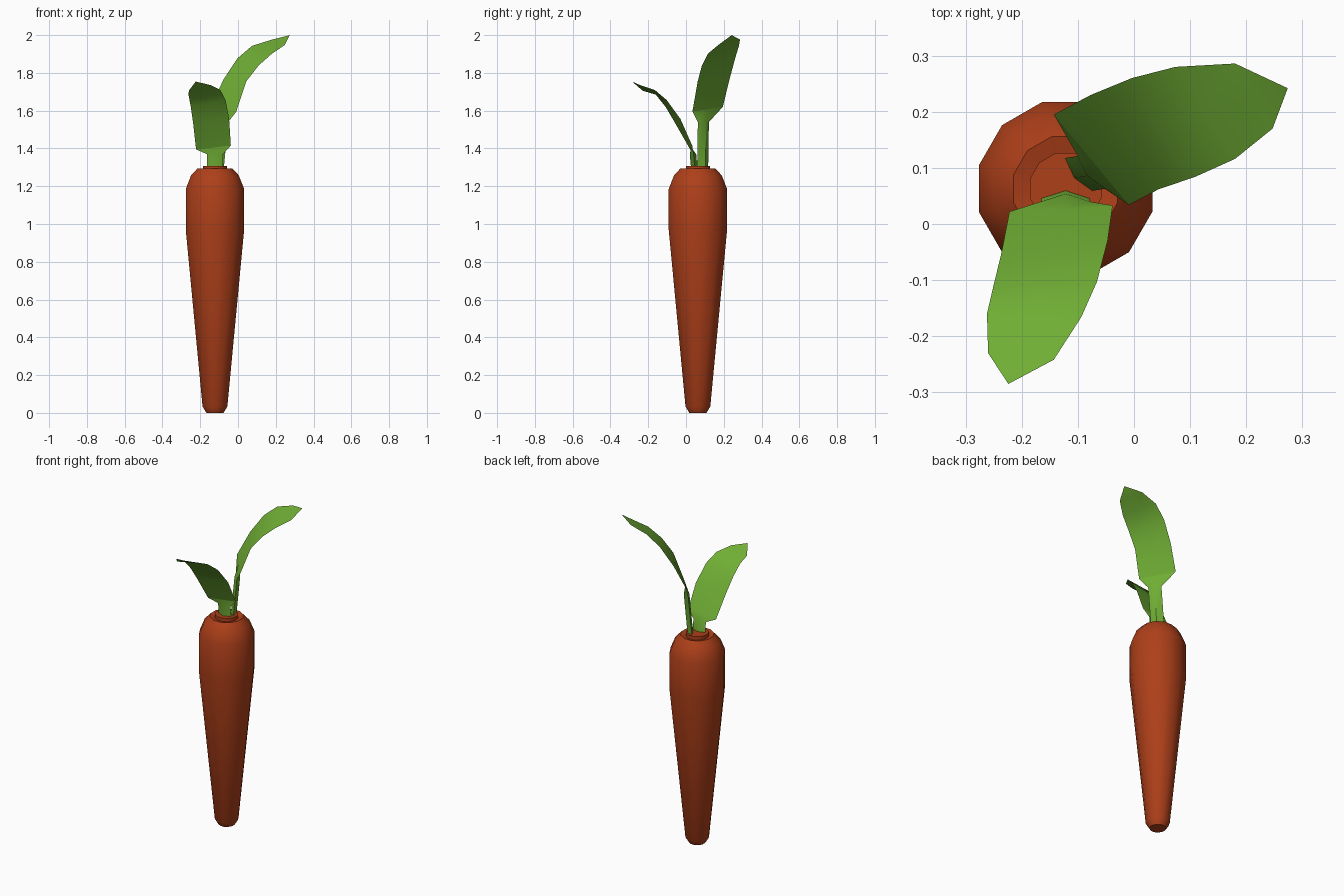
import bpy
from math import pi, cos, sin, radians
from mathutils import Vector

if "Cube" in bpy.data.objects:
    bpy.data.objects.remove(bpy.data.objects["Cube"])


def material(name, rgb):
    m = bpy.data.materials.new(name)
    m.diffuse_color = (*rgb, 1)
    m.use_nodes = True
    m.node_tree.nodes["Principled BSDF"].inputs["Base Color"].default_value = m.diffuse_color
    return m


ORANGE = material("carrot_orange", (0.42, 0.05, 0.01))
GREEN = material("leaf_green", (0.16, 0.42, 0.035))


def make_object(name, verts, faces, mat, angle):
    me = bpy.data.meshes.new(name)
    me.from_pydata([tuple(v) for v in verts], [], faces)
    me.materials.append(mat)
    ob = bpy.data.objects.new(name, me)
    bpy.context.collection.objects.link(ob)
    bpy.ops.object.select_all(action='DESELECT')
    ob.select_set(True)
    bpy.context.view_layer.objects.active = ob
    bpy.ops.object.shade_smooth_by_angle(angle=radians(angle))
    return ob


def lathe(name, profile, centre, sides, mat):
    verts, faces = [], []
    for r, z in profile:
        for i in range(sides):
            a = 2 * pi * (i + 0.5) / sides
            verts.append((centre[0] + r * cos(a), centre[1] + r * sin(a), z))
    for k in range(len(profile) - 1):
        for i in range(sides):
            j = (i + 1) % sides
            a, b = k * sides, (k + 1) * sides
            faces.append((a + i, a + j, b + j, b + i))
    faces.append(tuple(reversed(range(sides))))
    faces.append(tuple(range(len(verts) - sides, len(verts))))
    return make_object(name, verts, faces, mat, 50)


def leaf(name, stem, side, half, keel, ridge, left, right, tip):
    """Keeled stem that opens into a bent blade; side points left to right."""
    side = Vector(side).normalized()
    out = Vector((-side.y, side.x, 0)) * -1 if side.x * side.y >= 0 else Vector((-side.y, side.x, 0))
    verts, faces = [], []
    # stem rings: left, keel, right, ridge
    for c in map(Vector, stem):
        verts += [c - side * half, c + out * keel, c + side * half, c - out * ridge]
    for i in range(4):
        j = (i + 1) % 4
        faces.append((i, j, 4 + j, 4 + i))
    # blade rows: left, middle, right
    for a, b in zip(map(Vector, left), map(Vector, right)):
        verts += [a, (a + b) / 2, b]
    # stem flows into the first blade row
    faces += [(4, 5, 9, 8), (5, 6, 10, 9), (6, 7, 9, 10), (7, 4, 8, 9)]
    n = len(left)
    for k in range(n - 1):
        r = 8 + 3 * k
        for c in (0, 1):
            faces.append((r + c, r + c + 1, r + c + 4, r + c + 3))
    verts.append(Vector(tip))
    r, t = 8 + 3 * (n - 1), len(verts) - 1
    faces += [(r, r + 1, t), (r + 1, r + 2, t)]
    return make_object(name, verts, faces, GREEN, 60)


# carrot root with crown
lathe("carrot_root",
      [(0.047, 0.0), (0.068, 0.034), (0.16, 0.97), (0.16, 1.185), (0.131, 1.257),
       (0.096, 1.294), (0.066, 1.286), (0.066, 1.307)],
      (-0.122, 0.063), 12, ORANGE)

# short front leaf
leaf("front_leaf",
     [(-0.122, 0.047, 1.29), (-0.122, 0.04, 1.37)], (1, 0, 0), 0.043, 0.02, 0.014,
     [(-0.222, 0.022, 1.395), (-0.237, -0.055, 1.53), (-0.25, -0.108, 1.62),
      (-0.262, -0.16, 1.685), (-0.26, -0.23, 1.706)],
     [(-0.038, 0.033, 1.415), (-0.047, -0.03, 1.557), (-0.066, -0.103, 1.657),
      (-0.094, -0.166, 1.71), (-0.143, -0.242, 1.735)],
     (-0.224, -0.285, 1.754))

# tall back leaf
leaf("back_leaf",
     [(-0.1, 0.088, 1.29), (-0.076, 0.092, 1.54)], (-0.64, 0.77, 0), 0.038, -0.022, -0.01,
     [(-0.009, 0.034, 1.595), (0.044, 0.062, 1.755), (0.109, 0.084, 1.839),
      (0.18, 0.116, 1.902), (0.247, 0.17, 1.947)],
     [(-0.143, 0.195, 1.62), (-0.077, 0.23, 1.765), (-0.004, 0.26, 1.876),
      (0.074, 0.28, 1.943), (0.18, 0.286, 1.976)],
     (0.274, 0.242, 2.0))
